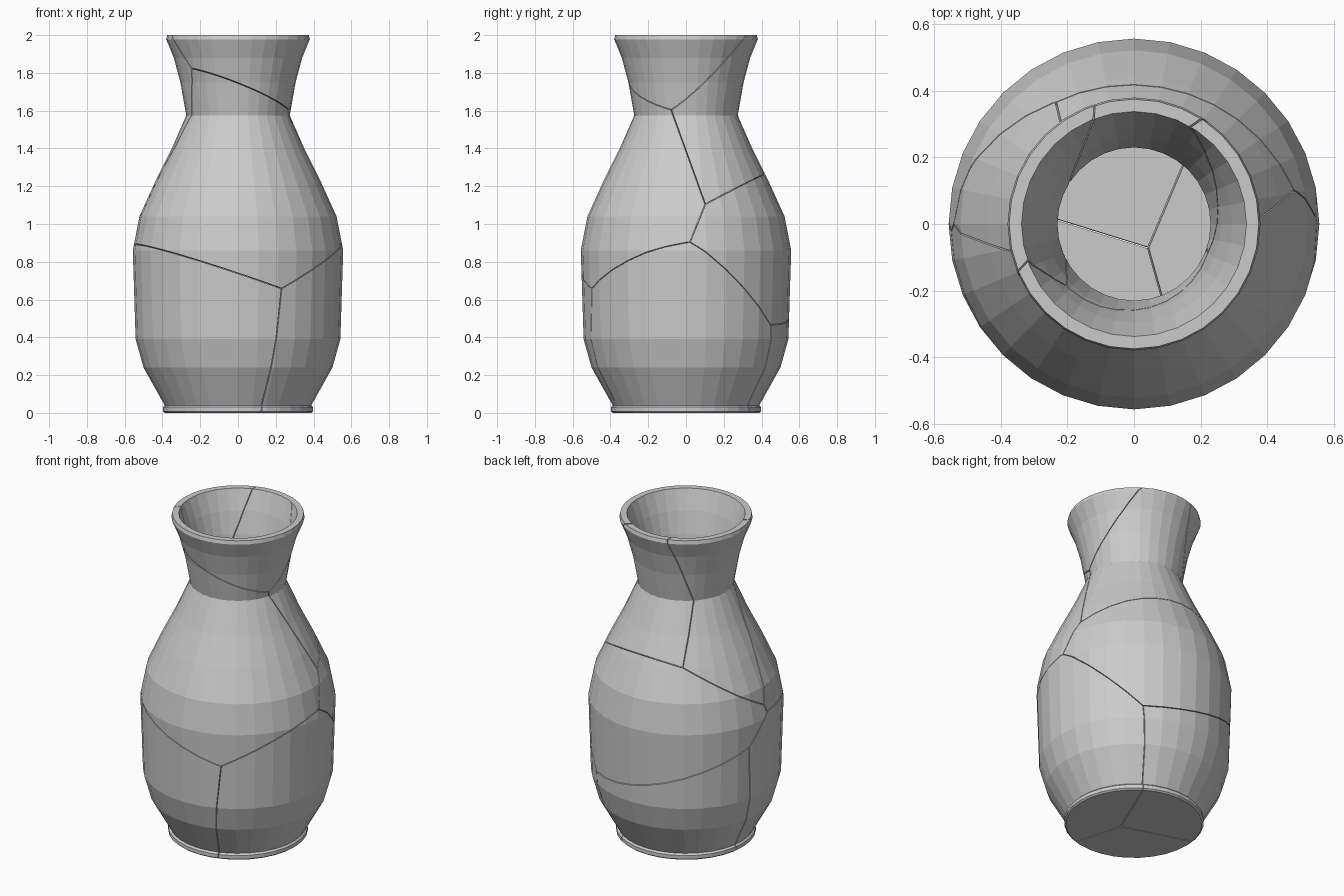
import bpy, bmesh, math
from mathutils import Vector

if "Cube" in bpy.data.objects:
    bpy.data.objects.remove(bpy.data.objects["Cube"])

SIDES = 32
GAP = 0.002          # half width of a crack
WALL = 0.044

# Outer profile (radius, height), foot to rim
foot = [(0.388, 0.0), (0.398, 0.008), (0.398, 0.03), (0.388, 0.04)]
body = [(0.50, 0.24), (0.542, 0.39), (0.557, 0.86), (0.522, 1.04), (0.44, 1.22),
        (0.355, 1.39), (0.274, 1.575), (0.305, 1.75), (0.34, 1.88)]
rim = [(0.38, 1.978), (0.375, 2.0), (0.338, 2.0)]
inner = [(r - WALL, z) for r, z in reversed(body)] + [(0.345, 0.04)]
profile = foot + body + rim + inner

# Each shard is the region where its linear field (x, y, z, constant) is largest
shards = {
    "front_body_shard": (0, 0, 0, 0),
    "front_neck_shard": (0.19, 0.09, 0.5, -0.846),
    "left_neck_shard": (-0.17, 0.426, 0.158, -0.24),
    "back_neck_shard": (-0.031, 0.419, 0.137, -0.179),
    "back_body_shard": (-0.021, 0.635, -0.263, 0.236),
    "right_base_shard": (0.5, 0.17, -1.0, 0.6275),
    "left_base_shard": (-0.305, -0.055, -0.91, 0.642),
    "back_base_shard": (-0.15, 0.445, -0.93, 0.672),
}


def make_vase():
    """Closed hollow lathe of the whole vase."""
    bm = bmesh.new()
    rings = []
    for r, z in profile:
        rings.append([bm.verts.new((r * math.cos(2 * math.pi * k / SIDES),
                                    r * math.sin(2 * math.pi * k / SIDES), z))
                      for k in range(SIDES)])
    for a, b in zip(rings, rings[1:]):
        for k in range(SIDES):
            n = (k + 1) % SIDES
            bm.faces.new((a[k], a[n], b[n], b[k]))
    bm.faces.new(rings[0][::-1])
    bm.faces.new(rings[-1])
    return bm


def cut(bm, co, no):
    """Keep the side the normal points to and cap the broken face."""
    res = bmesh.ops.bisect_plane(bm, geom=bm.verts[:] + bm.edges[:] + bm.faces[:],
                                 dist=1e-6, plane_co=co, plane_no=no, clear_inner=True)
    edges = [e for e in res["geom_cut"]
             if isinstance(e, bmesh.types.BMEdge) and e.is_boundary]
    if edges:
        bmesh.ops.triangle_fill(bm, edges=edges, use_beauty=True, normal=-no)


# Break the vase into shards
for name, own in shards.items():
    bm = make_vase()
    for other_name, other in shards.items():
        if other_name == name:
            continue
        n = Vector(own[:3]) - Vector(other[:3])
        d = own[3] - other[3]
        unit = n.normalized()
        cut(bm, unit * (GAP - d / n.length), unit)
    bmesh.ops.recalc_face_normals(bm, faces=bm.faces[:])
    mesh = bpy.data.meshes.new(name)
    bm.to_mesh(mesh)
    bm.free()
    bpy.context.collection.objects.link(bpy.data.objects.new(name, mesh))
